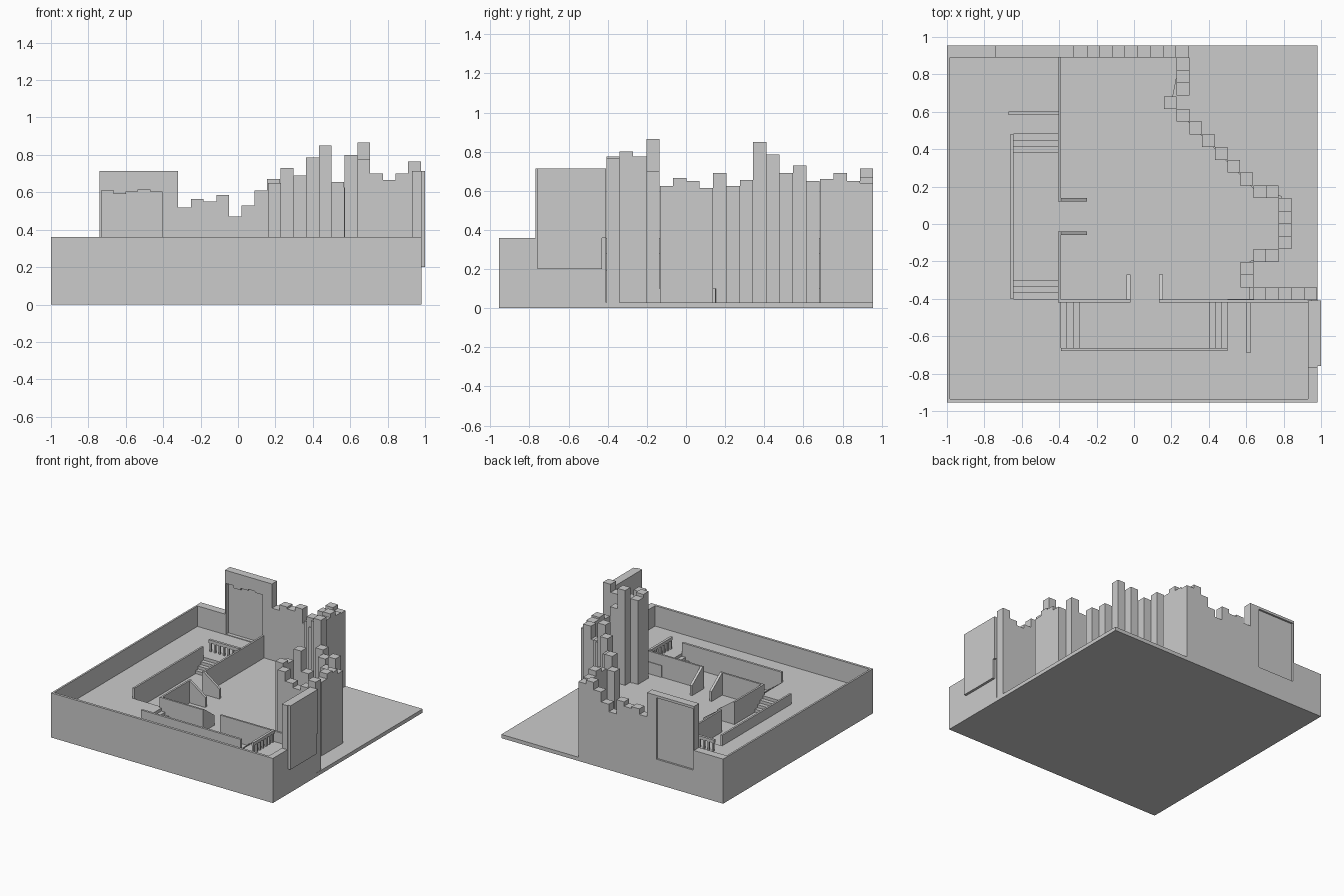
import bpy, bmesh


def add_box(bm, x0, x1, y0, y1, z0, z1):
    v = [bm.verts.new((x, y, z)) for z in (z0, z1)
         for x, y in ((x0, y0), (x1, y0), (x1, y1), (x0, y1))]
    for f in ((3, 2, 1, 0), (4, 5, 6, 7), (0, 1, 5, 4),
              (1, 2, 6, 5), (2, 3, 7, 6), (3, 0, 4, 7)):
        bm.faces.new([v[i] for i in f])


def finish(name, bm):
    me = bpy.data.meshes.new(name)
    bm.to_mesh(me)
    bm.free()
    ob = bpy.data.objects.new(name, me)
    bpy.context.collection.objects.link(ob)
    return ob


def boxes(name, *items):
    bm = bmesh.new()
    for b in items:
        add_box(bm, *b)
    return finish(name, bm)


def prism(name, outline, z0, z1):
    """Extrude a flat outline (counter-clockwise) upward."""
    bm = bmesh.new()
    f = bm.faces.new([bm.verts.new((x, y, z0)) for x, y in outline])
    r = bmesh.ops.extrude_face_region(bm, geom=[f])
    for v in r["geom"]:
        if isinstance(v, bmesh.types.BMVert):
            v.co.z = z1
    bmesh.ops.recalc_face_normals(bm, faces=bm.faces)
    return finish(name, bm)


HIGH, LOW, RAIL, WALL, DOOR = 0.195, 0.10, 0.28, 0.36, 0.715
C = 0.068  # width of one ruin column

# ground slab and sunken courtyard floor
boxes("ground_slab", (-1, 0.98, -0.955, 0.955, 0, 0.03))
prism("courtyard_floor", [(-0.66, -0.67), (0.62, -0.67), (0.62, -0.2), (0.77, -0.17),
                          (0.79, 0.15), (0.66, 0.17), (0.2, 0.64), (0.25, 0.9),
                          (-0.66, 0.9)], 0.02, LOW)

# raised walkway around the courtyard
boxes("walkway",
      (-0.99, -0.65, -0.94, 0.9, 0.02, HIGH),
      (-0.65, 0.95, -0.94, -0.665, 0.02, HIGH),
      (-0.65, -0.39, -0.665, -0.40, 0.02, HIGH),
      (-0.65, -0.395, 0.48, 0.9, 0.02, HIGH),
      (0.50, 0.95, -0.665, -0.40, 0.02, HIGH))

# outer walls
boxes("outer_walls",
      (-1, -0.985, -0.955, 0.955, 0, WALL),
      (-0.985, 0.98, -0.955, -0.935, 0, WALL),
      (0.93, 0.98, -0.935, -0.41, 0, WALL),
      (-0.985, -0.74, 0.89, 0.955, 0, WALL))

# stairs: each flight drops from the walkway to the courtyard level
N = 3
left_steps, front_steps = [], []
for i in range(N):
    top = HIGH - (HIGH - LOW) * (i + 1) / (N + 1)
    a, b = i * 0.033, (i + 1) * 0.033
    left_steps.append((-0.65, -0.40, 0.48 - b, 0.48 - a, 0.05, top))
    left_steps.append((-0.65, -0.40, -0.40 + a, -0.40 + b, 0.05, top))
    front_steps.append((-0.39 + a, -0.39 + b, -0.665, -0.415, 0.05, top))
    front_steps.append((0.50 - b, 0.50 - a, -0.665, -0.415, 0.05, top))
boxes("left_stairs", *left_steps)
boxes("front_stairs", *front_steps)

# low parapets beside the passages
boxes("parapets",
      (-0.66, -0.645, -0.40, 0.48, 0.05, RAIL),
      (-0.39, 0.50, -0.68, -0.662, 0.05, RAIL),
      (-0.405, -0.39, -0.42, -0.04, 0.05, RAIL),
      (-0.405, -0.39, 0.12, 0.89, 0.05, RAIL),
      (-0.39, -0.02, -0.42, -0.405, 0.05, RAIL),
      (0.135, 0.93, -0.42, -0.405, 0.05, RAIL))


# sloping wing walls at the two courtyard entrances
def wing(name, a, b):
    ob = boxes(name, (a[0], b[0], a[1], b[1], 0.05, RAIL))
    axis = 0 if b[0] - a[0] > b[1] - a[1] else 1
    for v in ob.data.vertices:
        if v.co.z > 0.2 and abs(v.co[axis] - b[axis]) < 1e-4:
            v.co.z = 0.18


wing("wing_left_front", (-0.39, -0.06), (-0.25, -0.04))
wing("wing_left_back", (-0.39, 0.12), (-0.25, 0.14))
wing("wing_front_left", (-0.04, -0.405), (-0.02, -0.27))
wing("wing_front_right", (0.135, -0.405), (0.155, -0.27))

# baluster railings at the stair heads
bal = [(-0.67, -0.40, 0.582, 0.602, 0.265, RAIL + 0.01),
       (0.602, 0.622, -0.69, -0.42, 0.265, RAIL + 0.01)]
for i in range(7):
    d = i * 0.04
    bal.append((-0.665 + d, -0.65 + d, 0.585, 0.599, 0.19, 0.27))
    bal.append((0.605, 0.619, -0.685 + d, -0.67 + d, 0.19, 0.27))
boxes("railings", *bal)

# back doorway: frame, thin door leaf, ragged lintel on the inside
lintel = [0.61, 0.59, 0.605, 0.615, 0.605]
back = [(-0.74, -0.73, 0.89, 0.955, 0, DOOR),
        (-0.405, -0.32, 0.89, 0.955, 0, DOOR),
        (-0.73, -0.405, 0.89, 0.955, 0, 0.2),
        (-0.73, -0.405, 0.89, 0.955, 0.695, DOOR),
        (-0.73, -0.405, 0.92, 0.94, 0.2, 0.695)]
for i, z in enumerate(lintel):
    back.append((-0.73 + i * 0.065, -0.665 + i * 0.065, 0.89, 0.92, z, 0.695))
boxes("back_doorway", *back)

# right doorway with a projecting slab
boxes("right_doorway",
      (0.93, 0.98, -0.77, -0.41, 0, DOOR),
      (0.98, 1.0, -0.76, -0.43, 0.2, DOOR),
      (0.98, 1.0, -0.43, -0.41, WALL, DOOR))

# broken back wall, one height per column
ruin = [(-0.32 + i * C, 0.89, z) for i, z in enumerate(
    [0.52, 0.565, 0.55, 0.585, 0.47, 0.53, 0.61, 0.67, 0.64])]

# short run forward from the back wall
ruin += [(0.228, 0.89 - C * (i + 1), z) for i, z in enumerate([0.65, 0.69, 0.66])]

# diagonal run of columns
ruin += [(0.16 + i * C, 0.615 - i * C, z) for i, z in enumerate(
    [0.65, 0.73, 0.69, 0.785, 0.85, 0.655, 0.625])]

# bay on the right and return to the doorway
ruin += [(0.638, 0.138, 0.585), (0.705, 0.138, 0.69)]
ruin += [(0.773, 0.07 - i * C, z) for i, z in enumerate([0.615, 0.65, 0.665, 0.625])]
ruin += [(0.705, -0.203, 0.70), (0.638, -0.203, 0.865),
         (0.57, -0.271, 0.775), (0.57, -0.339, 0.80)]
ruin += [(0.638 + i * C, -0.407, z) for i, z in enumerate([0.775, 0.70, 0.665, 0.70, 0.765])]
boxes("ruin_columns", *[(x, min(x + C, 0.98), y, min(y + C, 0.955), 0, z)
                        for x, y, z in ruin])
